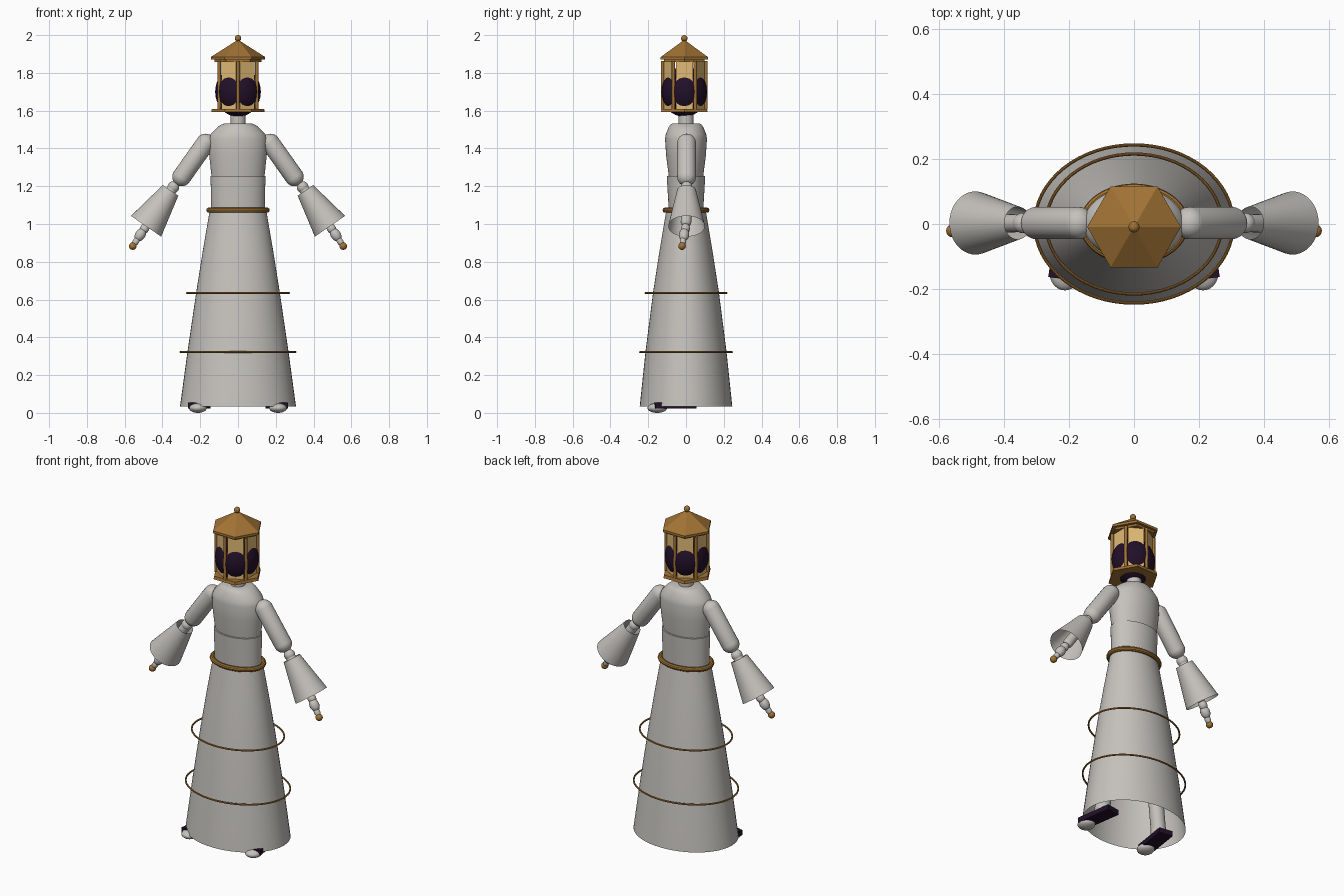
import bpy, bmesh, math
from mathutils import Vector, Matrix

if "Cube" in bpy.data.objects:
    bpy.data.objects.remove(bpy.data.objects["Cube"], do_unlink=True)


def material(name, r, g, b):
    m = bpy.data.materials.new(name)
    m.use_nodes = True
    m.diffuse_color = (r, g, b, 1)
    m.node_tree.nodes["Principled BSDF"].inputs["Base Color"].default_value = (r, g, b, 1)
    return m


GREY = material("pale_grey", 0.56, 0.54, 0.51)
GOLD = material("aged_gold", 0.36, 0.17, 0.035)
GLASS = material("amber_glass", 0.76, 0.5, 0.18)
DARK = material("dark_plum", 0.016, 0.005, 0.022)


def finish(bm, name, mat, smooth=True):
    bmesh.ops.recalc_face_normals(bm, faces=bm.faces)
    me = bpy.data.meshes.new(name)
    bm.to_mesh(me)
    bm.free()
    ob = bpy.data.objects.new(name, me)
    bpy.context.collection.objects.link(ob)
    me.materials.append(mat)
    if smooth:
        bpy.ops.object.select_all(action='DESELECT')
        ob.select_set(True)
        bpy.context.view_layer.objects.active = ob
        bpy.ops.object.shade_smooth_by_angle(angle=math.radians(35))
    return ob


def loft(name, mat, profile, caps=True, n=48):
    """Stack of elliptical rings given as (z, x radius, y radius)."""
    bm = bmesh.new()
    rings = []
    for z, rx, ry in profile:
        angles = [2 * math.pi * i / n for i in range(n)]
        rings.append([bm.verts.new((rx * math.cos(a), ry * math.sin(a), z)) for a in angles])
    for low, high in zip(rings, rings[1:]):
        for i in range(n):
            j = (i + 1) % n
            bm.faces.new((low[i], low[j], high[j], high[i]))
    if caps:
        bm.faces.new(rings[0])
        bm.faces.new(rings[-1])
    return finish(bm, name, mat)


def ball(name, mat, pos, size, axis=(0, 0, 1)):
    bm = bmesh.new()
    bmesh.ops.create_uvsphere(bm, u_segments=24, v_segments=16, radius=1)
    turn = Vector(axis).to_track_quat('Z', 'Y').to_matrix().to_4x4()
    bm.transform(Matrix.Translation(pos) @ turn @ Matrix.Diagonal((*size, 1)))
    return finish(bm, name, mat)


def cone(name, mat, a, b, ra, rb, n=32, caps=True, turn=0.0, smooth=True):
    a, b = Vector(a), Vector(b)
    bm = bmesh.new()
    bmesh.ops.create_cone(bm, cap_ends=caps, segments=n, radius1=ra, radius2=rb, depth=(b - a).length)
    aim = (b - a).to_track_quat('Z', 'Y').to_matrix().to_4x4()
    bm.transform(Matrix.Translation((a + b) / 2) @ aim @ Matrix.Rotation(turn, 4, 'Z'))
    return finish(bm, name, mat, smooth)


def capsule(name, mat, a, b, r):
    """Sphere split at its equator and stretched from a to b."""
    a, b = Vector(a), Vector(b)
    bm = bmesh.new()
    bmesh.ops.create_uvsphere(bm, u_segments=24, v_segments=17, radius=r)
    for v in bm.verts:
        v.co.z += (b - a).length / 2 * (1 if v.co.z > 0 else -1)
    aim = (b - a).to_track_quat('Z', 'Y').to_matrix().to_4x4()
    bm.transform(Matrix.Translation((a + b) / 2) @ aim)
    return finish(bm, name, mat)


def hoop(name, z, rx, ry, tube, n=64, m=10):
    bm = bmesh.new()
    grid = []
    for i in range(n):
        a = 2 * math.pi * i / n
        ring = []
        for k in range(m):
            t = 2 * math.pi * k / m
            d = tube * math.cos(t)
            ring.append(bm.verts.new(((rx + d) * math.cos(a), (ry + d) * math.sin(a), z + tube * math.sin(t))))
        grid.append(ring)
    for i in range(n):
        for k in range(m):
            p, q, l = grid[i], grid[(i + 1) % n], (k + 1) % m
            bm.faces.new((p[k], q[k], q[l], p[l]))
    return finish(bm, name, GOLD)


def box(name, mat, pos, size, turn=0.0):
    bm = bmesh.new()
    bmesh.ops.create_cube(bm, size=1)
    bm.transform(Matrix.Translation(pos) @ Matrix.Rotation(turn, 4, 'Z') @ Matrix.Diagonal((*size, 1)))
    return finish(bm, name, mat, False)


# Gown and body
loft("skirt", GREY, [(0.034, 0.307, 0.245), (0.32, 0.268, 0.215), (0.64, 0.221, 0.174),
                     (0.86, 0.186, 0.14), (1.07, 0.15, 0.105)], caps=False)
loft("waist", GREY, [(1.05, 0.142, 0.09), (1.255, 0.145, 0.102)])
loft("torso", GREY, [(1.2, 0.136, 0.085), (1.26, 0.141, 0.092), (1.36, 0.152, 0.105), (1.45, 0.155, 0.111),
                     (1.475, 0.145, 0.107), (1.51, 0.112, 0.093), (1.525, 0.092, 0.083), (1.532, 0.072, 0.073)])
loft("neck", GREY, [(1.52, 0.04, 0.04), (1.6, 0.04, 0.04)])

# Belt and floating hoops
hoop("belt", 1.073, 0.154, 0.11, 0.014)
hoop("upper_hoop", 0.635, 0.27, 0.215, 0.005)
hoop("lower_hoop", 0.322, 0.305, 0.243, 0.005)

# Lantern head
HY = -0.009
hexagon = dict(n=6, turn=math.pi / 6, smooth=False)


def hex_part(name, mat, z0, z1, r0, r1):
    ob = cone(name, mat, (0, 0, z0), (0, 0, z1), r0, r1, n=6, smooth=False)
    # Corners point to the sides
    corner = max(ob.data.vertices, key=lambda v: v.co.xy.length).co
    ob.data.transform(Matrix.Rotation(-math.atan2(corner.y, corner.x), 4, 'Z'))
    ob.data.transform(Matrix.Translation((0, HY, 0)))


hex_part("lantern_base", GOLD, 1.592, 1.61, 0.142, 0.138)
hex_part("lantern_top_rim", GOLD, 1.858, 1.872, 0.125, 0.125)
hex_part("roof_eave", GOLD, 1.87, 1.884, 0.144, 0.144)
hex_part("roof", GOLD, 1.884, 1.968, 0.144, 0.012)
ball("finial", GOLD, (0, HY, 1.983), (0.017, 0.017, 0.017))
ball("dark_head", DARK, (0, HY, 1.7), (0.121, 0.121, 0.133))
for i in range(6):
    a = math.radians(30 + 60 * i)
    x, y = 0.115 * math.cos(a), HY + 0.115 * math.sin(a)
    cone(f"lantern_post_{i}", GOLD, (x, y, 1.605), (x, y, 1.862), 0.009, 0.009, n=12)
    a = math.radians(60 * i)
    box(f"glass_pane_{i}", GLASS, (0.096 * math.cos(a), HY + 0.096 * math.sin(a), 1.735),
        (0.006, 0.09, 0.25), a)

# Arms, hands, legs and feet on both sides
for side, s in (("left", 1), ("right", -1)):
    def at(x, y, z):
        return Vector((s * x, y, z))

    capsule(f"{side}_upper_arm", GREY, at(0.172, 0.003, 1.428), at(0.298, 0.003, 1.25), 0.05)
    ball(f"{side}_elbow", GREY, at(0.342, 0.003, 1.195), (0.031, 0.031, 0.031))
    capsule(f"{side}_forearm", GREY, at(0.345, 0.003, 1.19), at(0.47, 0, 1.01), 0.028)
    cone(f"{side}_sleeve", GREY, at(0.357, 0.003, 1.178), at(0.487, 0.003, 0.988), 0.05, 0.097, n=40, caps=False)
    aim = at(0.13, -0.02, -0.19)
    ball(f"{side}_wrist", GREY, at(0.495, -0.003, 0.975), (0.024, 0.024, 0.03), aim)
    ball(f"{side}_palm", GREY, at(0.517, -0.01, 0.943), (0.027, 0.027, 0.038), aim)
    ball(f"{side}_finger", GREY, at(0.54, -0.016, 0.908), (0.017, 0.017, 0.03), aim)
    ball(f"{side}_fingertip", GOLD, at(0.557, -0.021, 0.883), (0.02, 0.02, 0.02))
    capsule(f"{side}_leg", GREY, at(0.2, -0.03, 0.08), at(0.08, 0, 1.0), 0.042)
    ball(f"{side}_ankle", GREY, at(0.2, -0.03, 0.07), (0.045, 0.045, 0.04))
    box(f"{side}_shoe", DARK, at(0.205, -0.06, 0.039), (0.085, 0.22, 0.03), s * 0.15)
    ball(f"{side}_toe", GREY, at(0.212, -0.152, 0.026), (0.047, 0.052, 0.026))
